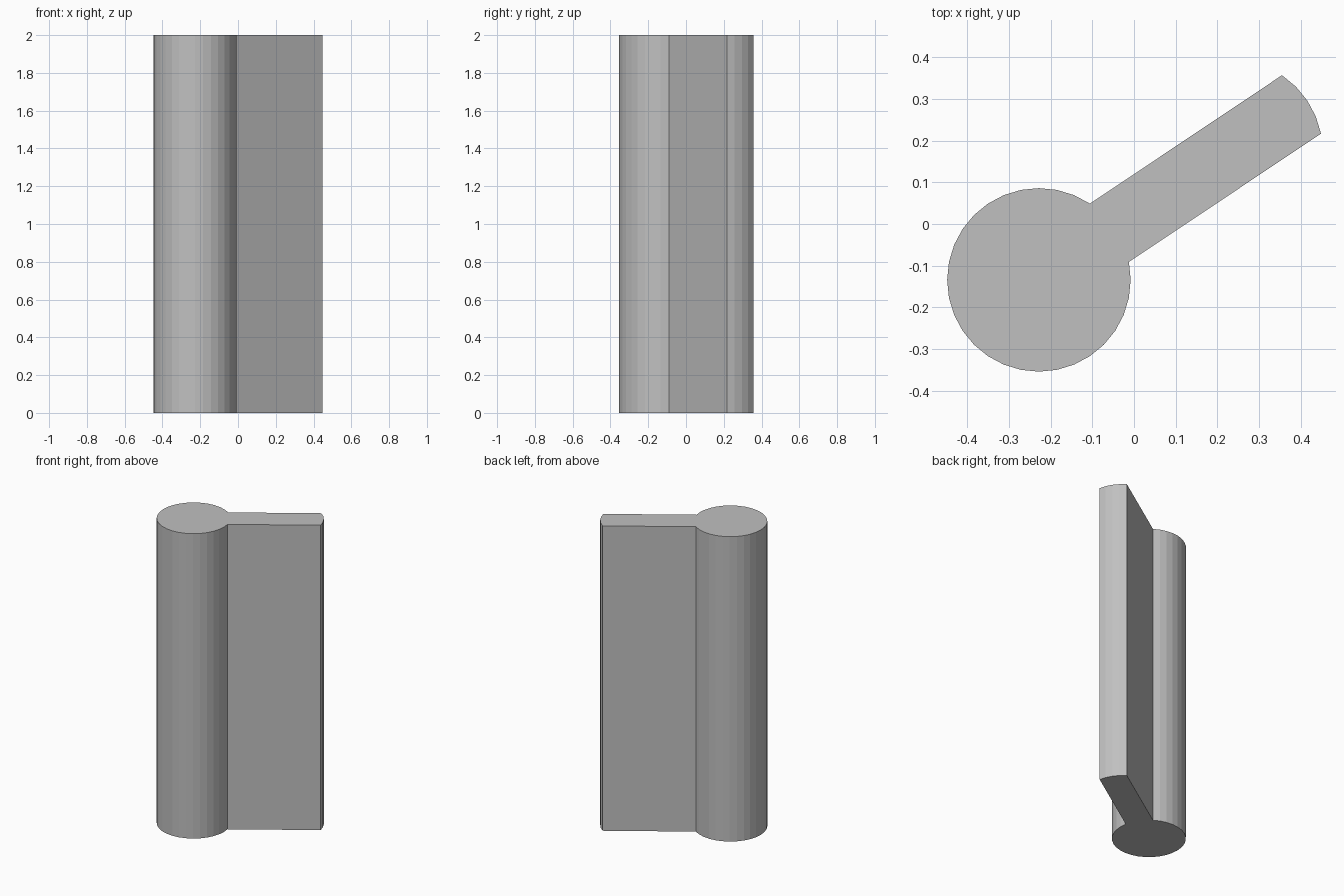
import bpy
import bmesh
from math import radians, cos, sin
from mathutils import Vector

cube = bpy.data.objects.get("Cube")
if cube:
    bpy.data.objects.remove(cube, do_unlink=True)

HEIGHT = 2.0
RADIUS = 0.22
STEP = 11.25                      # degrees per facet
ARM_ANGLE = 33.75                 # direction of the arm
HALF = 22.5                       # half opening of the arm
POST = Vector((-0.228, -0.134, 0))
ARM_LENGTH = 0.554


def arc(centre, start, end):
    """Points of an arc around centre, angles in degrees."""
    count = round((end - start) / STEP)
    angles = [radians(start + i * STEP) for i in range(count + 1)]
    return [centre + Vector((cos(a), sin(a), 0)) * RADIUS for a in angles]


# Keyhole profile: rounded arm tip, then the round post
direction = Vector((cos(radians(ARM_ANGLE)), sin(radians(ARM_ANGLE)), 0))
tip = POST + direction * ARM_LENGTH
profile = arc(tip, ARM_ANGLE - HALF, ARM_ANGLE + HALF)
profile += arc(POST, ARM_ANGLE + HALF, ARM_ANGLE - HALF + 360)

# Extrude the profile to full height
bm = bmesh.new()
base = bm.faces.new([bm.verts.new(p) for p in profile])
extruded = bmesh.ops.extrude_face_region(bm, geom=[base], use_keep_orig=True)
top = [g for g in extruded["geom"] if isinstance(g, bmesh.types.BMVert)]
bmesh.ops.translate(bm, verts=top, vec=(0, 0, HEIGHT))
bmesh.ops.recalc_face_normals(bm, faces=bm.faces)

mesh = bpy.data.meshes.new("post_with_arm")
bm.to_mesh(mesh)
bm.free()
post = bpy.data.objects.new("post_with_arm", mesh)
bpy.context.collection.objects.link(post)

# Plain grey material
grey = bpy.data.materials.new("grey")
grey.use_nodes = True
colour = (0.53, 0.53, 0.53, 1)
grey.diffuse_color = colour
shader = next(n for n in grey.node_tree.nodes if n.type == "BSDF_PRINCIPLED")
shader.inputs["Base Color"].default_value = colour
mesh.materials.append(grey)
